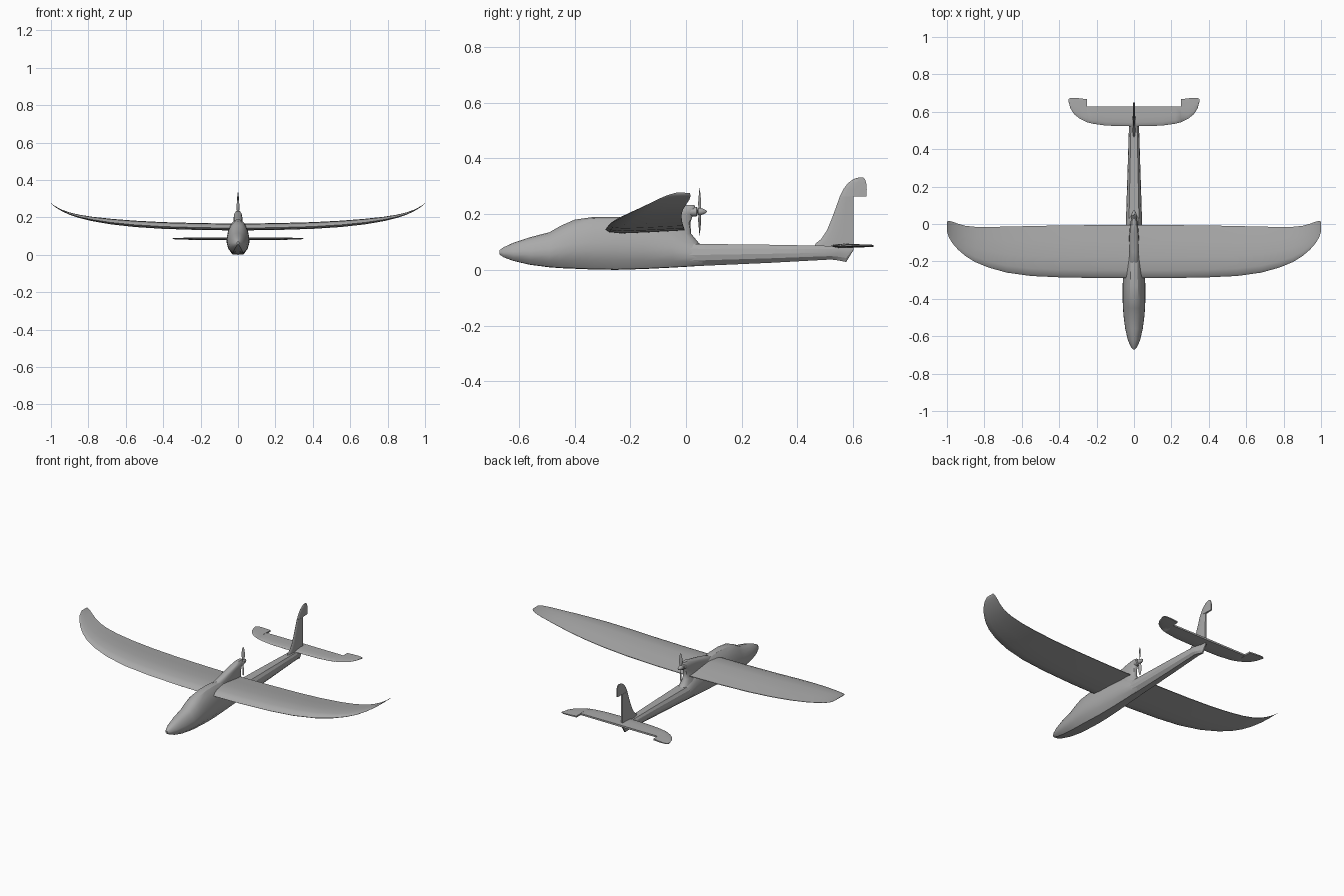
import bpy, bmesh, math
from mathutils import Vector

grey = bpy.data.materials.new("foam grey")
grey.diffuse_color = (0.4, 0.4, 0.4, 1)


def loft(name, rings, angle=35):
    """Skin a list of equal-length closed rings and cap both ends."""
    bm = bmesh.new()
    vs = [[bm.verts.new(p) for p in r] for r in rings]
    n = len(vs[0])
    for a, b in zip(vs, vs[1:]):
        for i in range(n):
            j = (i + 1) % n
            bm.faces.new((a[i], a[j], b[j], b[i]))
    bm.faces.new(vs[0])
    bm.faces.new(vs[-1])
    bmesh.ops.recalc_face_normals(bm, faces=bm.faces[:])
    me = bpy.data.meshes.new(name)
    bm.to_mesh(me)
    bm.free()
    me.materials.append(grey)
    me.shade_smooth()
    me.set_sharp_from_angle(angle=math.radians(angle))
    ob = bpy.data.objects.new(name, me)
    bpy.context.collection.objects.link(ob)
    return ob


def body_ring(y, zb, zt, w, half):
    """Symmetric cross-section from (width, height) fractions, bottom to top."""
    pts = half + [(-u, v) for u, v in reversed(half) if u > 0]
    return [(u * w, y, zb + v * (zt - zb)) for u, v in pts]


# Fuselage pod: egg section with a chine low on each side
egg = [(0, 0), (.5, .01), (.86, .17), (1, .36), (.97, .52), (.84, .70),
       (.62, .87), (.34, .97), (0, 1)]
pod = [(-.67, .055, .07, .006), (-.655, .045, .081, .018), (-.62, .032, .097, .033),
       (-.56, .018, .117, .047), (-.49, .009, .135, .056), (-.45, .006, .158, .059),
       (-.40, .004, .180, .061), (-.33, .001, .190, .061), (-.25, 0, .190, .056),
       (-.15, .003, .180, .050), (-.05, .008, .150, .045), (.02, .012, .110, .042),
       (.06, .015, .088, .038)]
loft("fuselage_pod", [body_ring(*s, egg) for s in pod], 30)

# Tail boom: faceted tube closing into the small tail skid
octo = [(.45, 0), (.9, .25), (1, .5), (.9, .78), (.62, 1)]
boom = [(-.15, .01, .095, .042), (.05, .014, .093, .042), (.3, .025, .090, .034),
        (.52, .037, .086, .027), (.545, .034, .086, .019), (.575, .028, .086, .010),
        (.602, .072, .084, .006)]
loft("tail_boom", [body_ring(*s, octo) for s in boom], 20)

# Motor pylon: spine rising behind the canopy, stacked ovals
def oval(z, y0, y1, w):
    ring = []
    for i in range(20):
        c, s = math.cos(i * math.pi / 10), math.sin(i * math.pi / 10)
        ring.append((w * math.copysign(abs(s) ** .7, s),
                     (y0 + y1) / 2 + (y1 - y0) / 2 * math.copysign(abs(c) ** .7, c), z))
    return ring

loft("motor_pylon", [oval(*s) for s in [
    (.08, -.30, .058, .040), (.10, -.30, .043, .037), (.13, -.29, .018, .030),
    (.17, -.26, .016, .024), (.20, -.15, .026, .023), (.222, -.05, .034, .019),
    (.233, -.02, .030, .010)]], 40)


# Flying surfaces share one helper: stations of (span, leading y, trailing y, offset)
def foil(le, te, section):
    return [(le + t * (te - le), h) for t, h in section]

# Main wing, upswept tips
wing_sec = [(1, .006), (.7, .05), (.4, .085), (.15, .075), (.04, .04), (0, 0),
            (.05, -.03), (.2, -.045), (.5, -.033), (1, -.006)]
wing = [(0, -.29, -.006, .143), (.2, -.289, -.006, .145), (.4, -.285, -.008, .151),
        (.55, -.278, -.011, .160), (.68, -.260, -.014, .173), (.78, -.232, -.016, .188),
        (.85, -.203, -.015, .203), (.90, -.172, -.010, .218), (.94, -.138, .001, .235),
        (.97, -.104, .012, .252), (.99, -.072, .017, .266), (1.0, -.04, .013, .276)]

def wing_ring(x, le, te, z):
    thick = (te - le) * (1 - .75 * abs(x) ** 6)
    return [(x, y, z + h * thick) for y, h in foil(le, te, wing_sec)]

full = [(-x, a, b, z) for x, a, b, z in reversed(wing[1:])] + wing
loft("main_wing", [wing_ring(*s) for s in full], 50)

# Tailplane with cut-out for the missing elevator
slab = [(1, .7), (.5, 1), (.2, .85), (.05, .45), (0, 0), (.05, -.45), (.2, -.85),
        (.5, -1), (1, -.7)]
tail = [(0, .522, .628, .008), (.15, .526, .628, .007), (.22, .536, .628, .007),
        (.252, .544, .628, .006), (.2525, .544, .667, .006), (.29, .563, .672, .005),
        (.32, .587, .674, .004), (.34, .618, .673, .003), (.35, .655, .668, .002)]
full = [(-x, a, b, t) for x, a, b, t in reversed(tail[1:])] + tail
loft("tailplane", [[(x, y, .086 + h * t) for y, h in foil(a, b, slab)]
                   for x, a, b, t in full], 40)

# Fin with cut-out for the missing rudder
fin = [(.075, .455, .602, .008), (.095, .466, .602, .008), (.11, .485, .602, .008),
       (.14, .505, .602, .007), (.18, .522, .602, .007), (.22, .537, .602, .006),
       (.263, .552, .602, .006), (.2635, .552, .648, .006), (.29, .565, .649, .005),
       (.312, .582, .647, .004), (.326, .602, .642, .003), (.332, .622, .635, .002)]
loft("fin", [[(h * t, y, z) for y, h in foil(a, b, slab)] for z, a, b, t in fin], 40)


# Motor and spinner: turned along y
def turned(name, prof, z=.209, n=20):
    return loft(name, [[(r * math.cos(k * math.tau / n), y, z + r * math.sin(k * math.tau / n))
                        for k in range(n)] for y, r in prof], 40)

turned("motor", [(-.01, .014), (.0, .017), (.038, .017), (.042, .013)])
turned("spinner", [(.042, .006), (.043, .013), (.054, .0125), (.064, .009), (.071, .005),
                   (.075, .001)])

# Propeller: two twisted blades
for side, label in ((1, "upper"), (-1, "lower")):
    rings = []
    for r, c, deg in [(.004, .004, 60), (.015, .006, 50), (.03, .009, 38), (.05, .009, 26),
                      (.07, .0065, 18), (.081, .004, 14), (.085, .001, 12)]:
        a = math.radians(deg)
        ring = []
        for u, v in [(-1, 0), (0, .0014), (1, 0), (0, -.0014)]:
            p = Vector((u * c * math.cos(a) - v * math.sin(a),
                        u * c * math.sin(a) + v * math.cos(a)))
            ring.append((p.x * side, .049 + p.y, .209 + side * r))
        rings.append(ring)
    loft("propeller_blade_" + label, rings, 40)
